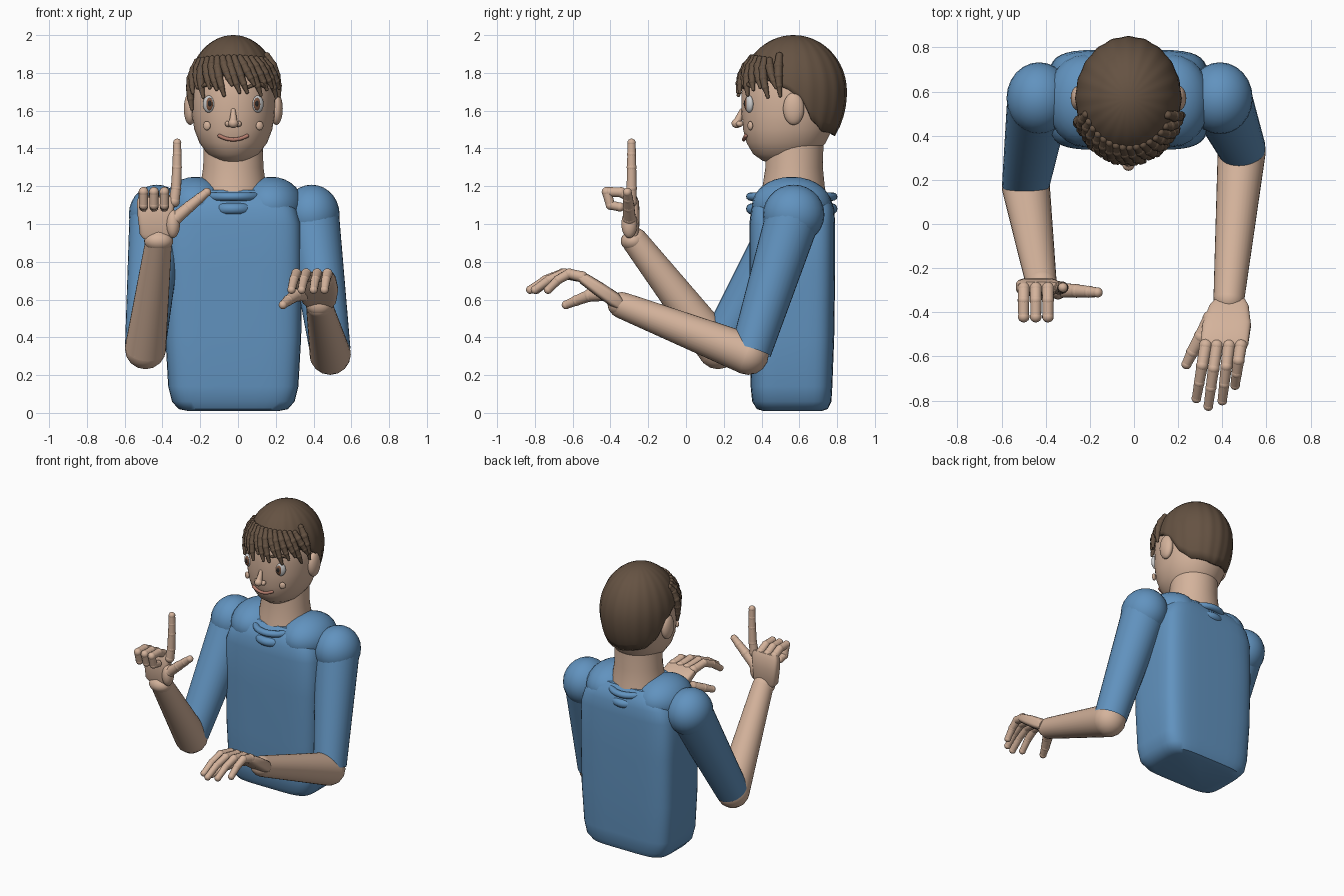
import bpy, bmesh
from math import sin, cos, pi, radians, sqrt, copysign
from mathutils import Vector as V, Matrix as M

if "Cube" in bpy.data.objects:
    bpy.data.objects.remove(bpy.data.objects["Cube"])


def material(name, c):
    m = bpy.data.materials.new(name)
    m.diffuse_color = (*c, 1)
    m.use_nodes = True
    m.node_tree.nodes["Principled BSDF"].inputs["Base Color"].default_value = m.diffuse_color
    return m


BLUE = material("blue_cloth", (0.12, 0.29, 0.52))
SKIN = material("skin", (0.66, 0.45, 0.33))
HAIR = material("brown_hair", (0.13, 0.085, 0.055))
WHITE = material("eye_white", (0.8, 0.8, 0.8))
IRIS = material("iris_brown", (0.2, 0.09, 0.05))
BLACK = material("pupil_black", (0.02, 0.02, 0.02))
LIP = material("lip", (0.45, 0.2, 0.15))
CX = -0.025  # centre line of head and body


def finish(name, bm, mat, angle=40):
    bmesh.ops.recalc_face_normals(bm, faces=bm.faces)
    me = bpy.data.meshes.new(name)
    bm.to_mesh(me)
    bm.free()
    ob = bpy.data.objects.new(name, me)
    bpy.context.collection.objects.link(ob)
    me.materials.append(mat)
    bpy.ops.object.select_all(action='DESELECT')
    ob.select_set(True)
    bpy.context.view_layer.objects.active = ob
    bpy.ops.object.shade_smooth_by_angle(angle=radians(angle))
    return ob


def loft(name, rings, mat, n=40):
    """Skin superellipse rings (centre, half axis u, half axis v, exponent)."""
    bm, rows = bmesh.new(), []
    for c, u, v, p in rings:
        row = []
        for i in range(n):
            a = 2 * pi * (i + .5) / n
            s, t = (copysign(abs(f) ** (2 / p), f) for f in (cos(a), sin(a)))
            row.append(bm.verts.new(V(c) + V(u) * s + V(v) * t))
        rows.append(row)
    for r, q in zip(rows, rows[1:]):
        for i in range(n):
            bm.faces.new((r[i], r[(i + 1) % n], q[(i + 1) % n], q[i]))
    bm.faces.new(rows[0])
    bm.faces.new(rows[-1])
    return finish(name, bm, mat)


def stack(name, rows, mat, p):
    """Horizontal loft from rows of (z, half width, front y, back y)."""
    return loft(name, [((CX, (f + b) / 2, z), (w, 0, 0), (0, (b - f) / 2, 0), p)
                       for z, w, f, b in rows], mat)


def ball(name, c, r, mat, rot=None):
    bm = bmesh.new()
    m = M.Translation(c) @ (rot or M.Identity(4)) @ M.Diagonal((*r, 1))
    bmesh.ops.create_uvsphere(bm, u_segments=24, v_segments=14, radius=1, matrix=m)
    return finish(name, bm, mat)


def chain(name, pts, radii, mat, joint=1.06, seg=14):
    """Tapered segments through the points with a ball at every joint."""
    bm = bmesh.new()
    pts = [V(p) for p in pts]
    for p, r in zip(pts, radii):
        bmesh.ops.create_uvsphere(bm, u_segments=seg, v_segments=8, radius=r * joint,
                                  matrix=M.Translation(p))
    for a, b, r, s in zip(pts, pts[1:], radii, radii[1:]):
        m = M.Translation((a + b) / 2) @ (b - a).to_track_quat('Z', 'Y').to_matrix().to_4x4()
        bmesh.ops.create_cone(bm, segments=seg, radius1=r, radius2=s,
                              depth=(b - a).length, matrix=m)
    return finish(name, bm, mat)


def taper(n, a, b):
    return [a + (b - a) * i / (n - 1) for i in range(n)]


# torso, neck, collar
stack("torso", [(.01, .24, .41, .72), (.02, .29, .375, .75), (.06, .325, .35, .77),
                (.14, .345, .342, .775), (.4, .36, .338, .785), (.75, .365, .335, .79),
                (1.0, .36, .335, .79), (1.08, .335, .345, .785), (1.14, .28, .37, .765),
                (1.18, .2, .41, .73)], BLUE, 5)
stack("neck", [(1.1, .19, .39, .75), (1.2, .175, .405, .735), (1.3, .16, .42, .725),
               (1.5, .155, .42, .73)], SKIN, 2)
for i, (z, rx, t) in enumerate(((1.145, .165, .022), (1.08, .145, .03))):
    bpy.ops.mesh.primitive_torus_add(location=(CX, .56, z), major_radius=1, minor_radius=t / .2,
                                     major_segments=48, minor_segments=12)
    ob = bpy.context.object
    ob.name = f"collar_ring_{i}"
    ob.scale = (rx / (1 + t / .2) * 1.12, .242 / (1 + t / .2), .2)
    ob.data.materials.append(BLUE)
    bpy.ops.object.shade_smooth()

# shoulders and arms
ARMS = {"left": ((-.43, .57, 1.05), (-.49, .17, .34), (-.42, -.27, .91)),
        "right": ((.39, .57, 1.05), (.488, .33, .31), (.43, -.34, .57))}
for side, (sh, el, wr) in ARMS.items():
    s = -1 if side == "left" else 1
    ball(side + "_yoke", (CX + s * .2, .56, 1.1), (.17, .21, .15), BLUE)
    ball(side + "_shoulder", sh, (.148, .163, .158), BLUE)
    chain(side + "_sleeve", (sh, V(el) + V((0, .015, .02))), (.145, .108), BLUE, .9, 32)
    chain(side + "_forearm", (el, wr), (.109, .07), SKIN, 1.0, 32)
ball("left_wrist", (-.42, -.28, .91), (.077, .065, .055), SKIN)
ball("right_wrist", (.43, -.36, .575), (.07, .055, .06), SKIN)

# left hand, pointing up
loft("left_palm", [((x, -.285, z), (w, 0, 0), (0, d, 0), 4) for x, z, w, d in
                   ((-.43, .92, .07, .025), (-.435, .945, .085, .036), (-.437, 1.05, .095, .04),
                    (-.435, 1.12, .1, .036), (-.43, 1.15, .095, .022))], SKIN)
for i, x in enumerate((-.5, -.445, -.39)):
    chain(f"left_curled_finger_{i}", [(x, y, z) for y, z in (
        (-.29, 1.14), (-.345, 1.168), (-.42, 1.17), (-.4, 1.1), (-.35, 1.09))],
        taper(5, .027, .023), SKIN)
chain("left_index_finger", [(-.338, -.29, 1.12), (-.328, -.288, 1.19), (-.323, -.288, 1.3),
                            (-.322, -.288, 1.37), (-.322, -.288, 1.43)], taper(5, .029, .021), SKIN)
ball("left_thumb_base", (-.345, -.3, 1.0), (.038, .042, .075), SKIN)
chain("left_thumb", [(-.33, -.3, 1.03), (-.26, -.303, 1.09), (-.205, -.307, 1.135),
                     (-.165, -.31, 1.168)], taper(4, .034, .022), SKIN)

# right hand, reaching forward
n = V((0, .57, .82))
loft("right_palm", [((x, y, z), (w, 0, 0), n * d, 4) for x, y, z, w, d in
                    ((.435, -.35, .575, .07, .03), (.43, -.38, .60, .09, .04),
                     (.42, -.46, .655, .11, .038), (.41, -.54, .71, .108, .032),
                     (.407, -.565, .722, .1, .018))], SKIN)
for i, (x0, x1, ln) in enumerate(((.325, .283, .24), (.375, .337, .275), (.43, .4, .25), (.483, .458, .18))):
    chain(f"right_finger_{i}", [(x0 + (x1 - x0) * t, -.55 - ln * t, .72 + h) for t, h in (
        (0, 0), (.38, .017), (.7, -.015), (1, -.068))], taper(4, .029, .021), SKIN)
chain("right_thumb", [(.35, -.43, .63), (.305, -.51, .622), (.265, -.58, .595), (.238, -.635, .572)],
      taper(4, .038, .022), SKIN)

# head
stack("head", [(1.32, .04, .46, .57), (1.335, .085, .405, .64), (1.37, .135, .355, .69),
               (1.43, .18, .32, .74), (1.5, .207, .302, .775), (1.58, .22, .294, .8),
               (1.67, .224, .292, .815), (1.77, .215, .3, .81), (1.86, .18, .34, .78),
               (1.93, .12, .42, .7)], SKIN, 2.1)

# hair cap with a hem that is high over the face and low at the back
HEM = ((0, 1.79), (60, 1.76), (85, 1.71), (100, 1.65), (112, 1.55), (130, 1.49), (180, 1.465))


def hem(a):
    for (a0, z0), (a1, z1) in zip(HEM, HEM[1:]):
        if a <= a1:
            return z0 + (z1 - z0) * (a - a0) / (a1 - a0)
    return HEM[-1][1]


def hair_point(deg, z, k=1):
    h = (z - 1.7) / (.3 if z > 1.7 else .37)
    r = k * sqrt(max(0, 1 - h * h))
    return V((CX + .24 * r * sin(radians(deg)), .57 - .28 * r * cos(radians(deg)), z))


bm, rows, N = bmesh.new(), [], 96
for i in range(N):
    deg = 360 * i / N - 180
    low = hem(abs(deg))
    rows.append([bm.verts.new(hair_point(deg, 2.0 - (2.0 - low) * (j / 18) ** 1.8,
                                         1 + .008 * cos(radians(deg * 20)))) for j in range(1, 19)])
top = bm.verts.new((CX, .57, 2.0))
for r, q in zip(rows, rows[1:] + rows[:1]):
    bm.faces.new((top, r[0], q[0]))
    for j in range(17):
        bm.faces.new((r[j], r[j + 1], q[j + 1], q[j]))
ob = finish("hair_cap", bm, HAIR, 60)
mod = ob.modifiers.new("thickness", 'SOLIDIFY')
mod.thickness, mod.offset = .025, -1

# fringe locks sweeping to one side
for i in range(15):
    a = -72 + i * 9.2
    z1 = 1.69 + .03 * sin(i * 2.3) + .02 * cos(radians(a))
    z0 = 1.85 + .03 * cos(radians(a))
    chain(f"fringe_lock_{i}", [hair_point(a + 15 * t, z0 + (z1 - z0) * t, 1.0 + .065 * t)
                               for t in (0, .25, .5, .75, 1)], (.016, .022, .021, .017, .009), HAIR, 1.1, 10)
for name, a, z0, z1 in (("right_side_lock", 70, 1.89, 1.68), ("left_side_lock", -70, 1.82, 1.61)):
    chain(name, [hair_point(a + 6 * t, z0 + (z1 - z0) * t, 1.02 + .03 * t) for t in (0, .25, .5, .75, 1)],
          (.018, .024, .022, .017, .009), HAIR, 1.1, 10)

# face, mirrored features
for side, s in (("left", -1), ("right", 1)):
    ball(side + "_ear", (CX + s * .228, .57, 1.61), (.034, .056, .086), SKIN)
    rot = M.Rotation(s * .45, 4, 'Z')
    for part, c, r, m in (("eye", (.13, .335, 1.635), (.033, .02, .045), WHITE),
                          ("iris", (.127, .322, 1.635), (.021, .012, .034), IRIS),
                          ("pupil", (.125, .314, 1.637), (.011, .008, .018), BLACK),
                          ("cheek", (.14, .34, 1.52), (.021, .012, .024), SKIN),
                          ("nostril", (.026, .285, 1.53), (.018, .02, .016), SKIN)):
        ball(f"{side}_{part}", (CX + s * c[0], c[1], c[2]), r, m, rot)
    chain(side + "_eyebrow", [(CX + s * x, y, z) for x, y, z in (
        (.08, .303, 1.725), (.115, .315, 1.74), (.15, .335, 1.737), (.175, .355, 1.722))],
        (.009, .011, .011, .007), HAIR)
chain("nose_bridge", [(CX, .295, 1.6), (CX, .272, 1.54)], (.012, .022), SKIN)
ball("nose_tip", (CX, .268, 1.533), (.027, .027, .025), SKIN)
chain("mouth", [(CX + .074 * t, .3 + .016 * t * t + .006 * (1 - t * t), 1.447 + .02 * t * t)
                for t in [i / 5 - 1 for i in range(11)]], [.01] * 11, LIP, 1.0, 10)
